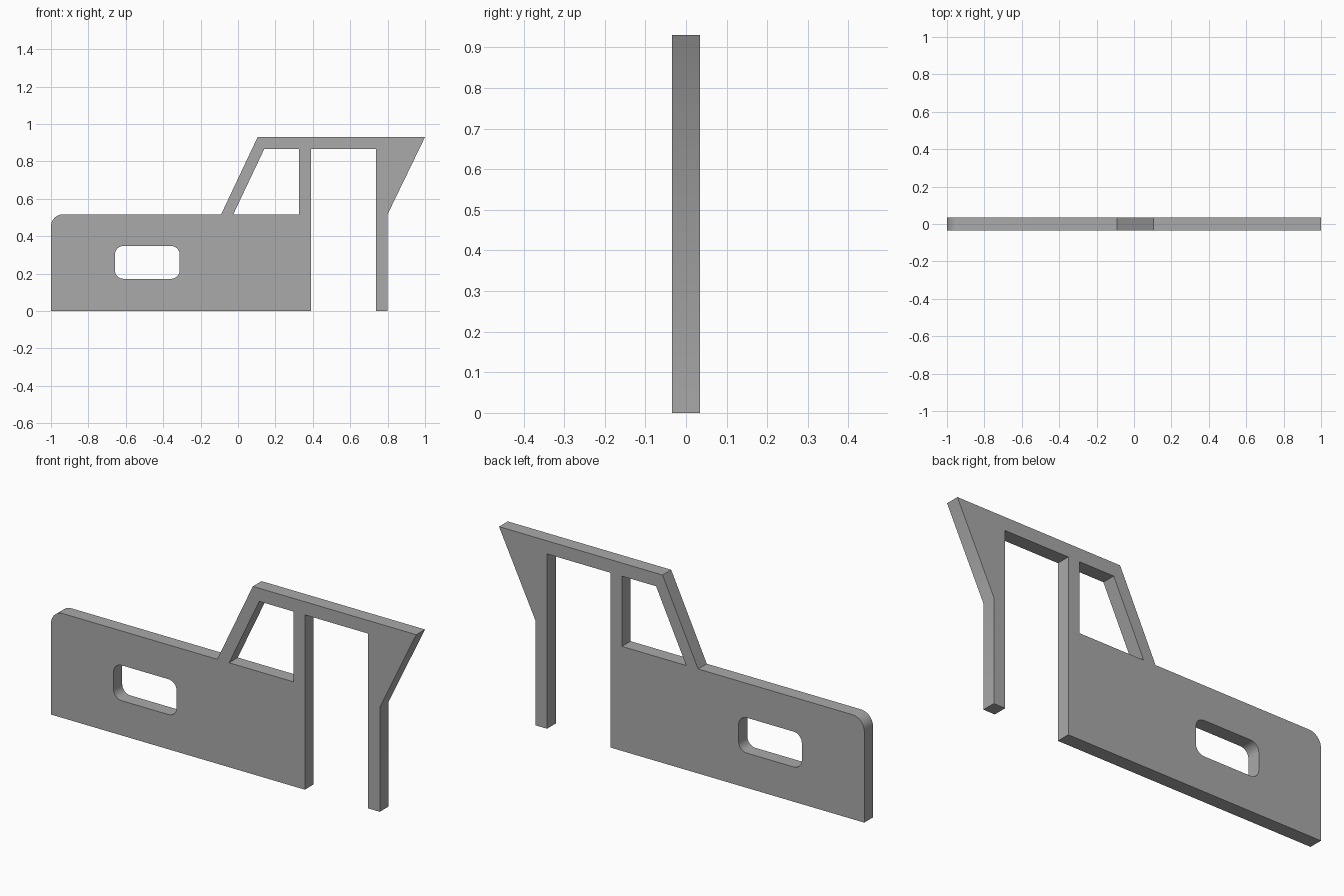
import bpy
import math

cube = bpy.data.objects.get("Cube")
if cube:
    bpy.data.objects.remove(cube, do_unlink=True)

THICKNESS = 0.068

grey = bpy.data.materials.new("plain grey")
grey.use_nodes = True
colour = (0.4, 0.4, 0.4, 1)
grey.diffuse_color = colour
grey.node_tree.nodes["Principled BSDF"].inputs["Base Color"].default_value = colour


def arc(cx, cz, radius, start, steps=8):
    """Quarter circle running clockwise from the start angle in degrees."""
    angles = [math.radians(start - 90 * i / steps) for i in range(steps + 1)]
    return [(cx + radius * math.cos(a), cz + radius * math.sin(a)) for a in angles]


def rounded_rect(x0, x1, z0, z1, r):
    return (arc(x0 + r, z1 - r, r, 180) + arc(x1 - r, z1 - r, r, 90)
            + arc(x1 - r, z0 + r, r, 0) + arc(x0 + r, z0 + r, r, -90))


def panel(name, loops):
    """Flat upright panel: the first loop is the outline, the others are holes."""
    curve = bpy.data.curves.new(name, "CURVE")
    curve.dimensions = "2D"
    curve.fill_mode = "BOTH"
    curve.extrude = THICKNESS / 2
    for loop in loops:
        spline = curve.splines.new("POLY")
        spline.points.add(len(loop) - 1)
        for point, (x, z) in zip(spline.points, loop):
            point.co = (x, z, 0, 1)
        spline.use_cyclic_u = True
    obj = bpy.data.objects.new(name, curve)
    bpy.context.collection.objects.link(obj)
    obj.rotation_euler.x = math.pi / 2
    bpy.ops.object.select_all(action="DESELECT")
    obj.select_set(True)
    bpy.context.view_layer.objects.active = obj
    # Turn into a welded mesh
    bpy.ops.object.convert(target="MESH")
    obj = bpy.context.object
    bpy.ops.object.transform_apply(location=False, rotation=True, scale=False)
    bpy.ops.object.mode_set(mode="EDIT")
    bpy.ops.mesh.select_all(action="SELECT")
    bpy.ops.mesh.remove_doubles(threshold=0.0001)
    bpy.ops.mesh.normals_make_consistent(inside=False)
    bpy.ops.mesh.dissolve_limited(angle_limit=0.01)
    bpy.ops.object.mode_set(mode="OBJECT")
    obj.data.materials.clear()
    obj.data.materials.append(grey)
    bpy.ops.object.shade_smooth_by_angle(angle=math.radians(30))
    return obj


# Side silhouette: bonnet, windscreen post, roof, rear leg, doorway
outline = [(-1, 0)] + arc(-0.935, 0.452, 0.065, 180) + [
    (-0.09, 0.517), (0.105, 0.93), (1, 0.93), (0.80, 0.517), (0.80, 0),
    (0.737, 0), (0.737, 0.865), (0.39, 0.865), (0.39, 0)]
window = [(-0.025, 0.517), (0.14, 0.865), (0.327, 0.865), (0.327, 0.517)]
slot = rounded_rect(-0.658, -0.312, 0.172, 0.347, 0.045)

panel("vehicle_side_panel", [outline, window, slot])
